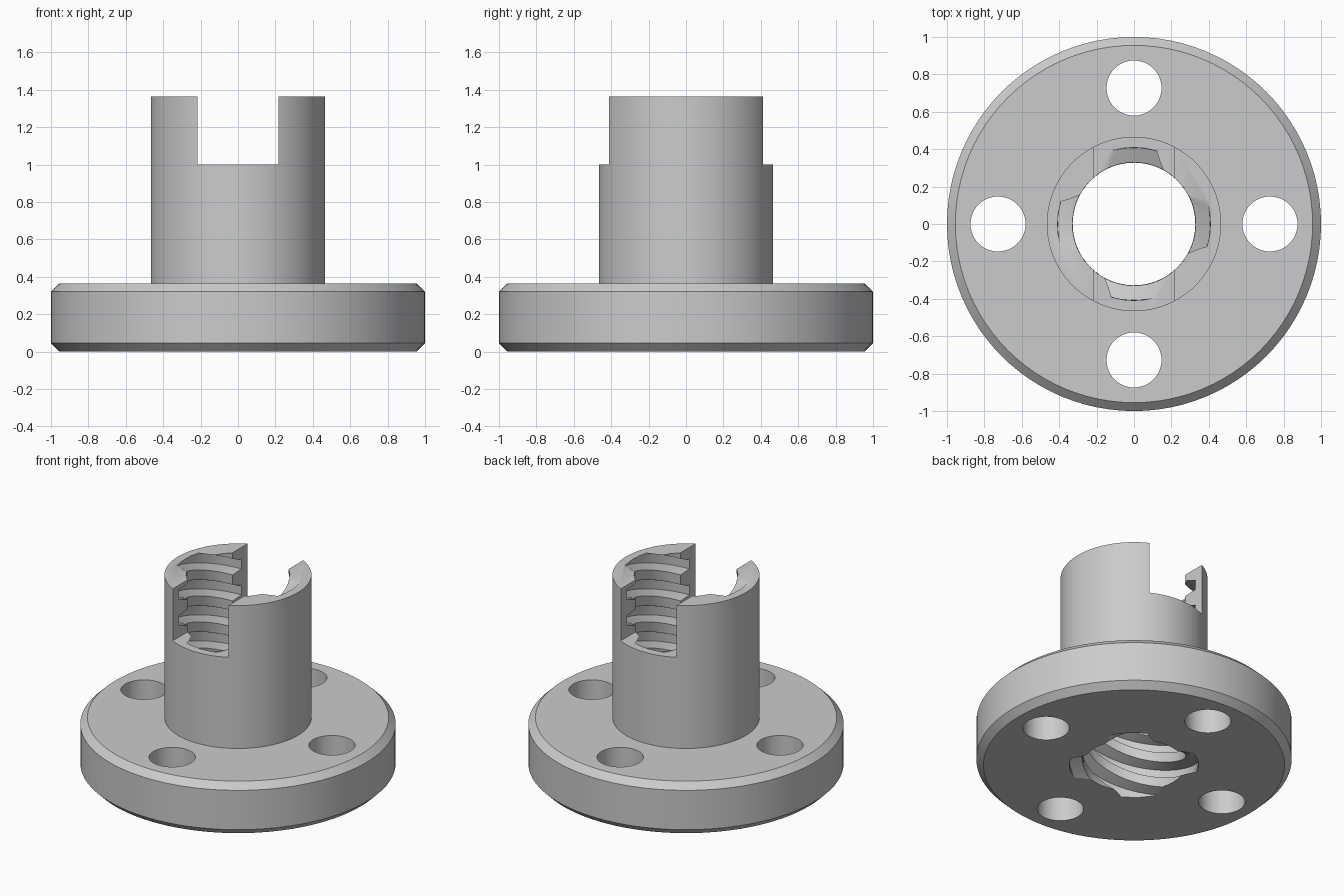
import bpy, bmesh, math

if "Cube" in bpy.data.objects:
    bpy.data.objects.remove(bpy.data.objects["Cube"])

HEIGHT, FLANGE_TOP, SLOT_FLOOR = 1.364, 0.364, 1.0
BARREL_R, SLOT_HALF = 0.466, 0.216
BORE_R, ROOT_R = 0.33, 0.41
LEAD, STARTS = 0.727, 4

steel = bpy.data.materials.new("satin grey metal")
steel.use_nodes = True
colour = (0.6, 0.6, 0.6, 1)
steel.diffuse_color = colour
steel.node_tree.nodes["Principled BSDF"].inputs["Base Color"].default_value = colour


def loft(name, rings):
    """Capped solid through a stack of rings with equal point counts."""
    bm = bmesh.new()
    loops = [[bm.verts.new(p) for p in ring] for ring in rings]
    n = len(loops[0])
    for a, b in zip(loops, loops[1:]):
        for i in range(n):
            j = (i + 1) % n
            bm.faces.new((a[i], a[j], b[j], b[i]))
    bm.faces.new(loops[0][::-1])
    bm.faces.new(loops[-1])
    mesh = bpy.data.meshes.new(name)
    bm.to_mesh(mesh)
    bm.free()
    mesh.materials.append(steel)
    obj = bpy.data.objects.new(name, mesh)
    bpy.context.collection.objects.link(obj)
    return obj


def circle(r, z, cx=0, cy=0, n=96):
    steps = [math.tau * i / n for i in range(n)]
    return [(cx + r * math.cos(a), cy + r * math.sin(a), z) for a in steps]


# Cross-section of the multi-start thread: root arcs, flanks and crest arcs
section = []
for start in range(STARTS):
    base = start * 360 / STARTS
    section += [(ROOT_R, base + a) for a in (-17, -8.5, 0, 8.5, 17)]
    section += [(BORE_R, base + a) for a in (28, 36.5, 45, 53.5, 62)]


def thread_ring(z):
    turn = 360 * (z - HEIGHT) / LEAD
    return [(r * math.cos(math.radians(a + turn)),
             r * math.sin(math.radians(a + turn)), z) for r, a in section]


# Flange and barrel as one turned body
profile = [(0.955, 0), (1, 0.045), (1, 0.32), (0.955, FLANGE_TOP),
           (BARREL_R, FLANGE_TOP), (BARREL_R, HEIGHT)]
nut = loft("flanged_nut", [circle(r, z) for r, z in profile])

# Threaded bore, cross slot and bolt holes
low, high, steps = -0.053, HEIGHT + 0.061, 130
cutters = [loft("thread_cutter", [thread_ring(low + (high - low) * i / steps)
                                  for i in range(steps + 1)])]
corners = [(-SLOT_HALF, -1), (SLOT_HALF, -1), (SLOT_HALF, 1), (-SLOT_HALF, 1)]
cutters.append(loft("slot_cutter", [[(x, y, z) for x, y in corners]
                                    for z in (SLOT_FLOOR, HEIGHT + 0.2)]))
for k in range(4):
    cx, cy = 0.727 * math.cos(k * math.pi / 2), 0.727 * math.sin(k * math.pi / 2)
    cutters.append(loft("bolt_hole_cutter", [circle(0.147, z, cx, cy, 48)
                                             for z in (-0.1, FLANGE_TOP + 0.1)]))

bpy.ops.object.select_all(action="DESELECT")
bpy.context.view_layer.objects.active = nut
nut.select_set(True)
for cutter in cutters:
    cutter.hide_render = True
    mod = nut.modifiers.new(cutter.name, "BOOLEAN")
    mod.operation, mod.solver, mod.object = "DIFFERENCE", "EXACT", cutter
    bpy.ops.object.modifier_apply(modifier=mod.name)
    bpy.data.objects.remove(cutter)

# Smooth turned surfaces with crisp machined edges
bpy.ops.object.shade_smooth_by_angle(angle=math.radians(25))
